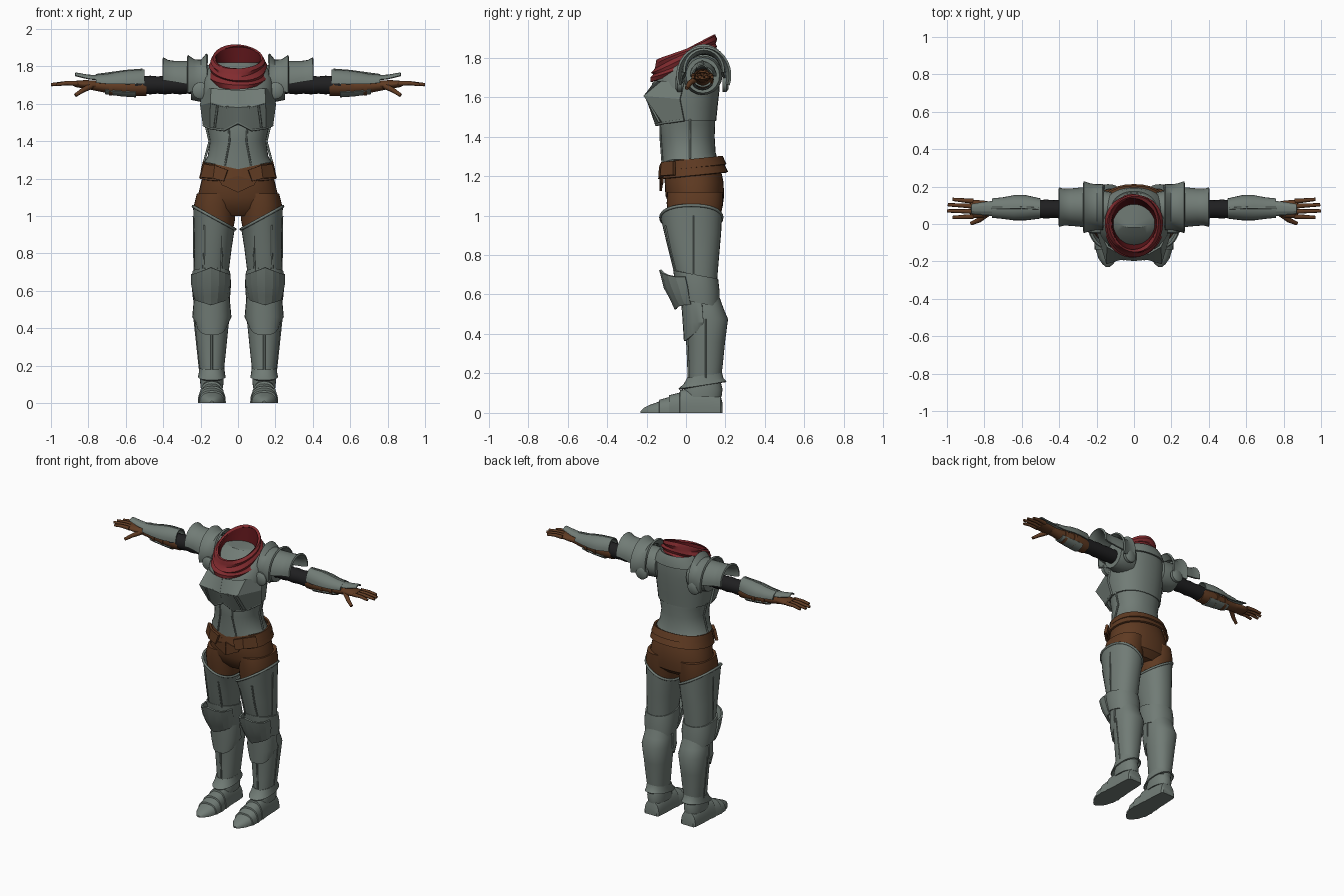
import bpy, bmesh, math


def material(name, rgb):
    m = bpy.data.materials.new(name)
    m.diffuse_color = (*rgb, 1)
    return m


STEEL = material("grey_steel", (0.165, 0.20, 0.18))
LEATHER = material("brown_leather", (0.115, 0.043, 0.016))
RED = material("red_cloth", (0.22, 0.024, 0.028))
DARK_RED = material("dark_red_lining", (0.085, 0.006, 0.008))
BLACK = material("black_cloth", (0.014, 0.014, 0.015))


def finish(name, data, mat, thick=0, mirror=False, angle=35):
    o = bpy.data.objects.new(name, data)
    bpy.context.collection.objects.link(o)
    data.materials.append(mat)
    if thick:
        s = o.modifiers.new("thickness", 'SOLIDIFY')
        s.thickness, s.offset = thick, 0
    if mirror:
        o.modifiers.new("mirror", 'MIRROR').use_mirror_merge = False
    bpy.ops.object.select_all(action='DESELECT')
    o.select_set(True)
    bpy.context.view_layer.objects.active = o
    bpy.ops.object.convert(target='MESH')
    bpy.ops.object.shade_smooth_by_angle(angle=math.radians(angle))
    return o


def ell(axis, pos, c1, c2, r1, r2, n=28, a0=0, a1=360, e=1.0):
    """Ellipse or arc across an axis; angle 0 is the front (z axis) or the top."""
    pts = []
    for i in range(n if a1 - a0 == 360 else n + 1):
        a = math.radians(a0 + (a1 - a0) * i / n)
        s, c = math.sin(a), math.cos(a)
        s = math.copysign(abs(s) ** e, s) * r1
        c = math.copysign(abs(c) ** e, c) * r2
        pts.append({'z': (c1 + s, c2 - c, pos), 'x': (pos, c1 + s, c2 + c),
                    'y': (c1 + s, pos, c2 + c)}[axis])
    return pts


def loft(name, rings, mat, closed=True, caps=True, **kw):
    n = len(rings[0])
    verts = [p for r in rings for p in r]
    faces = [(j * n + i, j * n + (i + 1) % n, (j + 1) * n + (i + 1) % n, (j + 1) * n + i)
             for j in range(len(rings) - 1) for i in range(n if closed else n - 1)]
    if closed and caps:
        faces += [tuple(range(n)), tuple(range(len(verts) - n, len(verts)))]
    me = bpy.data.meshes.new(name)
    me.from_pydata(verts, [], faces)
    bm = bmesh.new()
    bm.from_mesh(me)
    bmesh.ops.recalc_face_normals(bm, faces=bm.faces)
    bm.to_mesh(me)
    bm.free()
    return finish(name, me, mat, **kw)


def body(name, secs, mat, fn=None, e=0.9, n=32, arc=None, **kw):
    """Upright loft from (z, centre x, half width, front y, back y)."""
    a0, a1 = arc or (0, 360)
    rings = [ell('z', z, xc, (f + b) / 2, rx, (b - f) / 2, n, a0, a1, e) for z, xc, rx, f, b in secs]
    if fn:
        rings = [[fn(j, *p) for p in r] for j, r in enumerate(rings)]
    return loft(name, rings, mat, closed=arc is None, **kw)


def tube(name, pts, r, mat, mirror=True, cyclic=False, taper=1.0):
    cu = bpy.data.curves.new(name, 'CURVE')
    cu.dimensions = '3D'
    cu.bevel_depth, cu.bevel_resolution, cu.use_fill_caps = r, 2, True
    sp = cu.splines.new('POLY')
    sp.points.add(len(pts) - 1)
    for i, p in enumerate(pts):
        sp.points[i].co = (*p, 1)
        sp.points[i].radius = 1 + (taper - 1) * i / (len(pts) - 1)
    sp.use_cyclic_u = cyclic
    return finish(name, cu, mat, mirror=mirror, angle=50)


# Torso armour: waist plate with a dipped hem, breastplate, faceted bust plates
def hem(j, x, y, z):
    return (x, y, z + (0.035 * min(1, abs(x) / 0.16) if y < 0.05 else 0.035) * (j == 0))


body("waist_plate", [(1.25, 0, .182, -.125, .16), (1.32, 0, .162, -.125, .15), (1.40, 0, .15, -.13, .145),
                     (1.46, 0, .162, -.135, .148), (1.50, 0, .168, -.13, .148)], STEEL, hem)
body("breastplate", [(1.48, 0, .174, -.135, .153), (1.55, 0, .184, -.16, .16), (1.62, 0, .191, -.165, .168),
                     (1.68, 0, .193, -.15, .172), (1.74, 0, .188, -.11, .175), (1.79, 0, .16, -.06, .172),
                     (1.82, 0, .12, -.02, .165)], STEEL)
bust = [[(0, -.165, 1.67), (.08, -.155, 1.675), (.14, -.12, 1.68), (.192, -.01, 1.67)],
        [(0, -.192, 1.58), (.07, -.185, 1.585), (.145, -.21, 1.605), (.197, -.03, 1.59)],
        [(0, -.158, 1.50), (.075, -.15, 1.46), (.145, -.115, 1.47), (.182, -.01, 1.485)]]
loft("bust_plate", bust, STEEL, closed=False, thick=.012, mirror=True, angle=20)
tube("bust_ridge", bust[1], .006, STEEL)
tube("bust_lower_trim", bust[2], .008, STEEL)
for x in (.055, .11):
    tube("bust_rib", [(x, -.19 - (x > .1) * .008, 1.588), (x + .015, -.147 + (x > .1) * .012, 1.473)], .006, STEEL)
tube("waist_rib", [(.05, -.128, 1.48), (.045, -.13, 1.40), (.07, -.12, 1.27)], .005, STEEL)
tube("side_seam", [(.174, .02, 1.49), (.152, .02, 1.40), (.181, .02, 1.29)], .006, STEEL)
body("back_collar", [(1.76, 0, .165, -.06, .19), (1.80, 0, .14, -.05, .185), (1.83, 0, .12, -.04, .17)],
     STEEL, arc=(90, 270), thick=.01)

# Leather shorts, belt and flaps
body("shorts_hips", [(1.30, 0, .162, -.10, .15), (1.24, 0, .182, -.108, .175), (1.17, 0, .2, -.108, .19),
                     (1.10, 0, .216, -.104, .193), (1.04, 0, .215, -.08, .185), (1.0, 0, .15, -.04, .14)], LEATHER)
body("shorts_leg", [(1.12, .115, .105, -.095, .188), (1.06, .124, .111, -.098, .186),
                    (.98, .124, .108, -.085, .175), (.93, .126, .1, -.08, .165)], LEATHER, mirror=True)


def belt_tilt(j, x, y, z):
    return (x, y, z + 0.1 * (y - .05))


for z, g in ((1.265, 0), (1.225, .008)):
    body("belt_band", [(z + .022, 0, .183 + g, -.112 - g, .18 + g), (z - .022, 0, .194 + g, -.12 - g, .2 + g)],
         LEATHER, belt_tilt, caps=False, thick=.012)
loft("belt_front_flap", [[(0, -.128, 1.215), (.05, -.126, 1.20), (.105, -.118, 1.20)],
                         [(0, -.128, 1.125), (.05, -.125, 1.15), (.085, -.12, 1.165)]],
     LEATHER, closed=False, thick=.012, mirror=True)
loft("belt_pouch", [[(.055, -.128, 1.245), (.12, -.118, 1.27), (.178, -.06, 1.275)],
                    [(.075, -.132, 1.185), (.13, -.122, 1.20), (.196, -.06, 1.205)]],
     LEATHER, closed=False, thick=.018, mirror=True)


# Thigh plates with a slanted, rimmed top
def slant(j, x, y, z):
    return (x, y, z + (x - .128) * .55 * (j == 0))


thigh_top = [(.99, .128, .112, -.128, .182)]
body("thigh_plate", thigh_top + [(.91, .128, .107, -.11, .178), (.82, .135, .1, -.088, .17),
                                 (.70, .142, .092, -.058, .16), (.58, .142, .082, -.02, .15)],
     STEEL, slant, caps=False, mirror=True)
rim = [slant(0, *p) for p in ell('z', .99, .128, .027, .112, .155, 32, e=.9)]
tube("thigh_rim", rim, .008, STEEL, cyclic=True)
for x, y0, y1 in ((.085, -.105, -.04), (.18, -.105, -.04)):
    tube("thigh_rib", [(x, y0, .95), (x, (y0 + y1) / 2 - .004, .82), (x + .005, y1 - .005, .70)], .005, STEEL)
tube("thigh_side_seam", [(.238, .04, 1.0), (.236, .04, .82), (.234, .04, .70)], .004, STEEL)

# Knee guards: pointed cap and wrapping wing


def knee_peak(j, x, y, z):
    k = 1 - min(1, abs(x - .145) / .09)
    return (x, y - .012 * k, z + (.035 * k if j == 0 else -.03 * k if j == 3 else 0))


body("knee_cap", [(.69, .145, .1, -.118, .14), (.635, .145, .1, -.095, .14), (.575, .145, .088, -.062, .12),
                  (.555, .145, .08, -.04, .11)], STEEL, knee_peak, n=8, arc=(-85, 85), thick=.012,
     mirror=True, angle=15)
body("knee_wing", [(.70, .143, .096, -.06, .158), (.64, .143, .101, -.05, .165), (.56, .142, .094, -.03, .165)],
     STEEL, lambda j, x, y, z: (x, y, z - .2 * (y - .05)), caps=False, thick=.01, mirror=True)

# Greaves
body("shin_plate", [(.60, .14, .082, -.01, .165), (.53, .14, .09, -.004, .19), (.475, .14, .096, .0, .213),
                    (.36, .14, .084, .01, .198), (.25, .14, .073, .014, .187), (.155, .14, .062, .016, .176)],
     STEEL, mirror=True)
body("shin_guard", [(.57, .14, .09, -.02, .18), (.46, .14, .1, -.012, .19), (.365, .14, .08, -.006, .17)],
     STEEL, lambda j, x, y, z: (x, y, z + (j == 2) * max(0, y) * .9), n=12, arc=(-90, 90), thick=.01, mirror=True)
tube("shin_ridge", [(.14, .006, .37), (.14, .012, .25), (.14, .014, .15)], .006, STEEL)
tube("shin_side_seam", [(.237, .1, .475), (.213, .1, .25), (.203, .1, .16)], .004, STEEL)
body("ankle_flare", [(.185, .14, .063, .01, .178), (.155, .14, .066, -.008, .186), (.135, .14, .07, -.035, .203)],
     STEEL, lambda j, x, y, z: (x, y, z + .16 * (y - .06)), caps=False, thick=.008, mirror=True)
body("ankle", [(.16, .14, .058, .01, .175), (.12, .14, .063, -.01, .185), (.08, .14, .06, -.01, .18)],
     STEEL, mirror=True)

# Overlapping foot plates ending in a point
foot = [(.185, .045, .05), (.175, .055, .09), (.12, .06, .118), (.03, .063, .128), (-.03, .07, .115),
        (-.032, .066, .103), (-.085, .075, .09), (-.087, .071, .08), (-.135, .07, .066), (-.137, .065, .057),
        (-.185, .05, .04), (-.215, .028, .025), (-.23, .01, .01)]
loft("foot", [ell('y', y, .14, 0, rx, zt, 16, -90, 90, .8) for y, rx, zt in foot], STEEL, mirror=True, angle=30)


# Limbs along x: (x, centre y, centre z, y radius, z radius)
def limb(name, secs, mat, n=20, arc=None, **kw):
    a0, a1 = arc or (0, 360)
    return loft(name, [ell('x', x, y, z, ry, rz, n, a0, a1) for x, y, z, ry, rz in secs], mat,
                closed=arc is None, mirror=True, **kw)


limb("sleeve", [(.15 + .04 * i, .08, 1.70, .051 - .004 * (i % 2), .05 - .004 * (i % 2)) for i in range(11)], BLACK)
limb("forearm", [(.49, .08, 1.69, .048, .048), (.56, .083, 1.69, .054, .05), (.66, .085, 1.69, .045, .04),
                 (.74, .085, 1.695, .036, .03), (.79, .083, 1.70, .036, .025)], LEATHER)
limb("forearm_plate", [(.50, .083, 1.715, .05, .065), (.58, .087, 1.71, .064, .066), (.64, .087, 1.71, .064, .058),
                       (.70, .085, 1.71, .054, .046), (.76, .085, 1.715, .048, .036)],
     STEEL, n=10, arc=(-95, 95), thick=.008, angle=25)
limb("forearm_under_plate", [(.545, .083, 1.69, .056, .052), (.62, .085, 1.69, .053, .047),
                             (.71, .085, 1.692, .044, .037)], STEEL, n=8, arc=(120, 240), thick=.008)
for x, r in ((.60, .056), (.67, .05)):
    limb("forearm_strap", [(x, .085, 1.69, r, r * .94), (x + .02, .085, 1.69, r - .003, r * .9)], LEATHER)
tube("forearm_ridge", [(.51, .083, 1.782), (.60, .087, 1.775), (.76, .085, 1.753)], .006, STEEL)

# Hand, fingers, thumb and hand plate
limb("palm", [(.76, .082, 1.70, .036, .022), (.81, .08, 1.703, .046, .024), (.875, .08, 1.706, .05, .016)],
     LEATHER)
for y0, y1, x1 in ((.122, .132, .97), (.095, .103, .995), (.067, .07, 1.0), (.04, .035, .97)):
    tube("finger", [(.86, y0, 1.708), (.92, (y0 + y1) / 2, 1.71), (x1, y1, 1.702)], .0135, LEATHER, taper=.65)
tube("thumb", [(.785, .055, 1.695), (.83, .02, 1.672), (.87, .003, 1.645)], .017, LEATHER, taper=.6)
limb("hand_plate", [(.74, .083, 1.715, .042, .034), (.80, .082, 1.722, .036, .03), (.87, .08, 1.742, .026, .022)],
     STEEL, n=6, arc=(-70, 70), thick=.007, angle=20)

# Shoulder armour: dome, inner and outer flared arches, front and back discs
limb("shoulder_dome", [(.12, .085, 1.71, .085, .095), (.2, .085, 1.71, .1, .1), (.25, .085, 1.71, .085, .09)], STEEL)
limb("inner_shoulder_arch", [(.165, .09, 1.72, .118, .145), (.195, .09, 1.715, .115, .115),
                             (.235, .09, 1.71, .122, .122), (.27, .09, 1.71, .134, .145)],
     STEEL, n=18, arc=(-110, 110), thick=.012)
limb("outer_shoulder_arch", [(.22, .09, 1.705, .106, .115), (.28, .09, 1.715, .1, .108), (.34, .09, 1.725, .094, .098),
                             (.375, .09, 1.73, .093, .098), (.402, .09, 1.735, .1, .108)],
     STEEL, n=16, arc=(-95, 95), thick=.012)
for name, ys in (("front_shoulder_disc", (-.02, -.042, -.052)), ("back_shoulder_disc", (.185, .205, .215))):
    loft(name, [ell('y', y, .2, 1.67, r, r, 16) for y, r in zip(ys, (.045, .045, .03))], STEEL, mirror=True)


# Draped scarf, tilted up at the back, with a dark lining
def drape(j, x, y, z):
    a = math.atan2(x, -y)
    k = 1 + .022 * math.sin(3 * a + j * 1.9)
    return (x * k, y * k, z + (.35 + .012 * min(j, 7)) * y + .006 * math.sin(2 * a + j))


body("scarf", [(1.735, 0, .105, -.14, .12), (1.735, 0, .14, -.175, .145), (1.762, 0, .156, -.182, .158),
               (1.78, 0, .143, -.168, .15), (1.797, 0, .156, -.174, .16), (1.815, 0, .14, -.158, .15),
               (1.83, 0, .145, -.158, .155), (1.848, 0, .133, -.148, .15), (1.842, 0, .118, -.135, .138)],
     RED, drape, e=1, n=36, caps=False, angle=30)
body("scarf_lining", [(1.843, 0, .121, -.138, .141), (1.81, 0, .112, -.125, .125), (1.765, 0, .09, -.1, .1),
                      (1.76, 0, .01, -.01, .01)],
     DARK_RED, lambda j, x, y, z: (x, y, z + .43 * y), e=1, n=36, caps=False)
